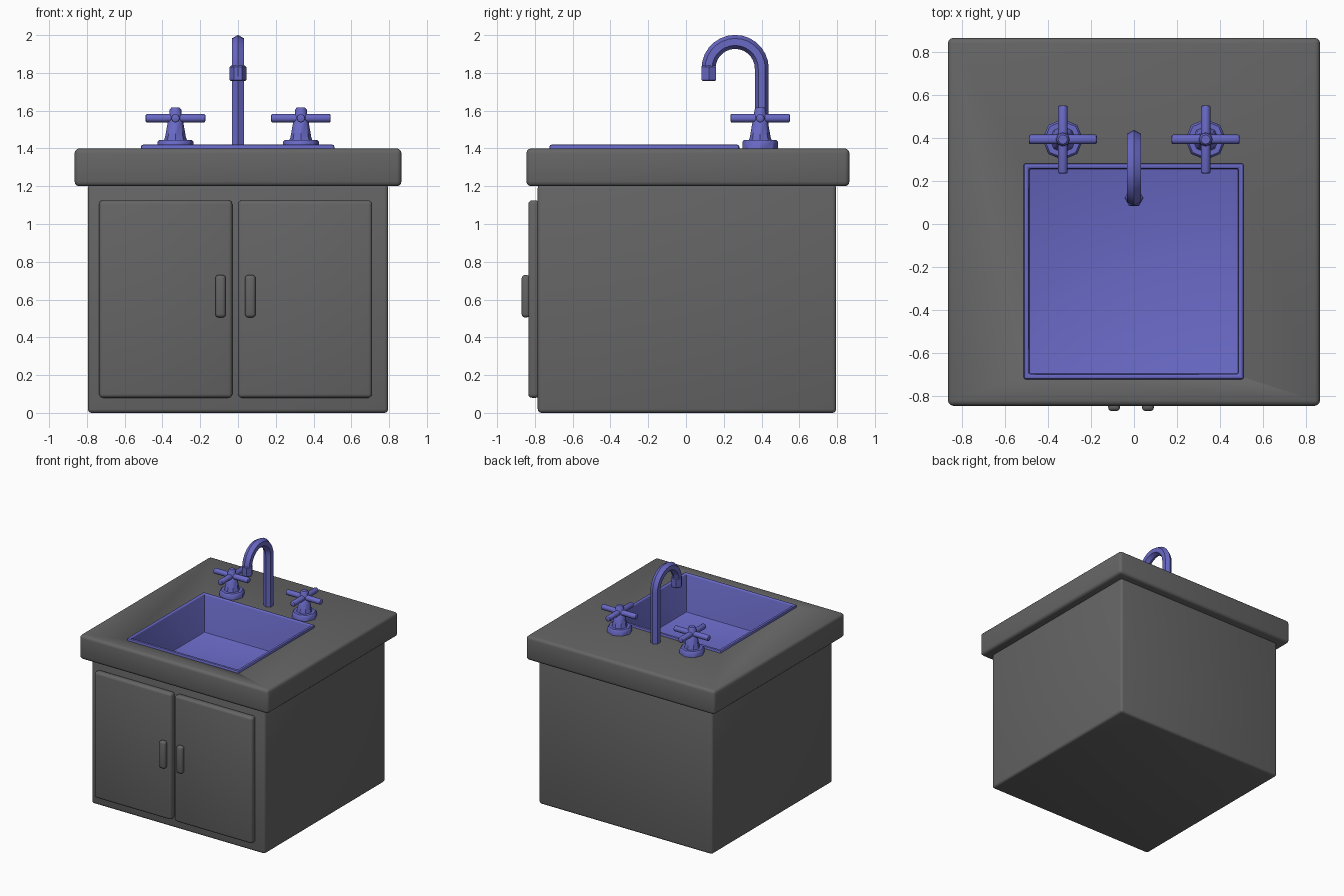
import bpy
import bmesh
from math import pi, sin, cos
from mathutils import Matrix, Vector

if "Cube" in bpy.data.objects:
    bpy.data.objects.remove(bpy.data.objects["Cube"])


def material(name, rgb):
    m = bpy.data.materials.new(name)
    m.use_nodes = True
    m.diffuse_color = (*rgb, 1)
    m.node_tree.nodes["Principled BSDF"].inputs["Base Color"].default_value = (*rgb, 1)
    return m


GREY = material("dark grey", (0.13, 0.13, 0.13))
BLUE = material("violet blue", (0.14, 0.14, 0.56))


def finish(bm, name, mat, bevel=0, segments=3):
    bmesh.ops.recalc_face_normals(bm, faces=bm.faces)
    me = bpy.data.meshes.new(name)
    bm.to_mesh(me)
    bm.free()
    ob = bpy.data.objects.new(name, me)
    bpy.context.collection.objects.link(ob)
    me.materials.append(mat)
    bpy.ops.object.select_all(action="DESELECT")
    ob.select_set(True)
    bpy.context.view_layer.objects.active = ob
    if bevel:
        mod = ob.modifiers.new("soft edges", "BEVEL")
        mod.width, mod.segments = bevel, segments
        mod.limit_method, mod.angle_limit = "ANGLE", 0.6
        bpy.ops.object.modifier_apply(modifier=mod.name)
    bpy.ops.object.shade_smooth_by_angle(angle=0.7)
    return ob


def box_mesh(lo, hi):
    lo, hi = Vector(lo), Vector(hi)
    bm = bmesh.new()
    bmesh.ops.create_cube(bm, size=1, matrix=Matrix.Translation((lo + hi) / 2)
                          @ Matrix.Diagonal((*(hi - lo), 1)))
    return bm


def box(name, lo, hi, mat, bevel):
    return finish(box_mesh(lo, hi), name, mat, bevel)


def tube(bm, path, side, radius, sides):
    """Sweep a polygon along a path lying in the plane perpendicular to side."""
    rings = []
    for i, p in enumerate(path):
        tangent = (path[min(i + 1, len(path) - 1)] - path[max(i - 1, 0)]).normalized()
        normal = tangent.cross(side)
        rings.append([bm.verts.new(p + radius * (cos(2 * pi * k / sides) * normal
                      + sin(2 * pi * k / sides) * side)) for k in range(sides)])
    for a, b in zip(rings, rings[1:]):
        for k in range(sides):
            j = (k + 1) % sides
            bm.faces.new((a[k], a[j], b[j], b[k]))
    bm.faces.new(rings[0])
    bm.faces.new(rings[-1])


def lathe(bm, profile, centre, sides):
    """Turn (radius, height) points around a vertical axis."""
    rings = [[bm.verts.new((centre[0] + r * cos(2 * pi * k / sides),
                            centre[1] + r * sin(2 * pi * k / sides), z))
              for k in range(sides)] for r, z in profile]
    for a, b in zip(rings, rings[1:]):
        for k in range(sides):
            j = (k + 1) % sides
            bm.faces.new((a[k], a[j], b[j], b[k]))
    bm.faces.new(rings[0])
    bm.faces.new(rings[-1])


# Cabinet and countertop, both opened up for the basin
cabinet = box("cabinet", (-0.795, -0.785, 0), (0.795, 0.795, 1.21), GREY, 0.02)
counter = box("countertop", (-0.865, -0.845, 1.2), (0.865, 0.865, 1.4), GREY, 0.025)
cutter = box("basin_cutter", (-0.5, -0.71, 1.09), (0.5, 0.27, 1.6), GREY, 0)
cutter.hide_render = True
for ob in (cabinet, counter):
    mod = ob.modifiers.new("basin opening", "BOOLEAN")
    mod.operation, mod.object, mod.solver = "DIFFERENCE", cutter, "EXACT"
    bpy.context.view_layer.objects.active = ob
    bpy.ops.object.modifier_apply(modifier=mod.name)
bpy.data.objects.remove(cutter)

# Basin: block with a raised rim and a sunken floor
bm = box_mesh((-0.513, -0.722, 1.07), (0.51, 0.282, 1.42))
top = max(bm.faces, key=lambda f: f.calc_center_median().z)
bmesh.ops.inset_region(bm, faces=[top], thickness=0.034)
floor = bmesh.ops.extrude_discrete_faces(bm, faces=[top])["faces"][0]
bmesh.ops.translate(bm, verts=floor.verts, vec=(0, 0, -0.32))
finish(bm, "basin", BLUE, 0.01, 2)

# Doors with their pulls
for label, x0, x1, h0, h1 in (("right", -0.735, -0.03, -0.12, -0.065),
                              ("left", 0.0, 0.71, 0.037, 0.093)):
    box(label + "_door", (x0, -0.835, 0.08), (x1, -0.775, 1.125), GREY, 0.02)
    box(label + "_door_pull", (h0, -0.87, 0.505), (h1, -0.825, 0.73), GREY, 0.018)

# Gooseneck spout and its nozzle
bend = [Vector((0, 0.26 + 0.141 * cos(t * pi / 14), 1.823 + 0.141 * sin(t * pi / 14)))
        for t in range(15)]
path = [Vector((0, 0.401, 1.39))] + bend + [Vector((0, 0.119, 1.78))]
bm = bmesh.new()
tube(bm, path, Vector((1, 0, 0)), 0.037, 6)
spout = finish(bm, "spout", BLUE)
bm = bmesh.new()
lathe(bm, [(0.038, 1.757), (0.044, 1.763), (0.044, 1.832), (0.038, 1.838)],
      (0, 0.121), 6)
nozzle = finish(bm, "spout_nozzle", BLUE)
for ob in (spout, nozzle):
    for face in ob.data.polygons:
        face.use_smooth = len(face.vertices) == 4

# Cross-handled taps
for label, x in (("right", -0.331), ("left", 0.333)):
    centre = Vector((x, 0.393, 1.56))
    bm = bmesh.new()
    lathe(bm, [(0.095, 1.39), (0.095, 1.435), (0.085, 1.446), (0.06, 1.446),
               (0.055, 1.46), (0.041, 1.54), (0.034, 1.548), (0.031, 1.605),
               (0.022, 1.616)], centre, 8)
    finish(bm, label + "_tap_body", BLUE)
    bm = bmesh.new()
    for arm in (Vector((1, 0, 0)), Vector((0, 1, 0))):
        tube(bm, [centre - arm * 0.158, centre + arm * 0.158], Vector((0, 0, 1)), 0.024, 8)
    finish(bm, label + "_tap_cross", BLUE, 0.008, 2)
